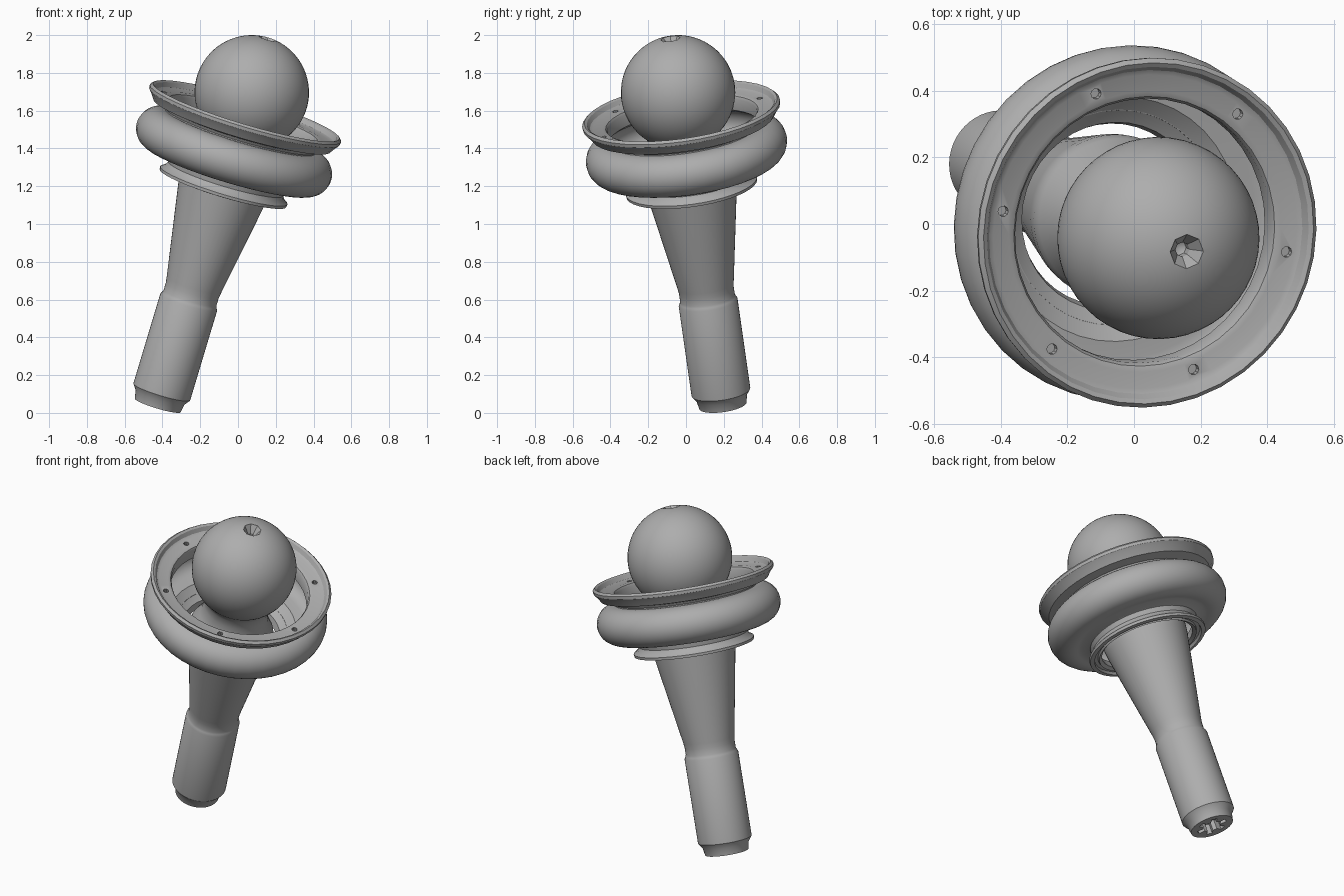
import bpy, bmesh, math
from mathutils import Vector, Matrix

if "Cube" in bpy.data.objects:
    bpy.data.objects.remove(bpy.data.objects["Cube"], do_unlink=True)

# Shared tilted axis, from the stud end to the ball centre
base = Vector((-0.425, 0.195, 0.04))
ball = Vector((0.073, -0.042, 1.697))
length = (ball - base).length
turn = Vector((0, 0, 1)).rotation_difference(ball - base)
frame = Matrix.Translation(base) @ turn.to_matrix().to_4x4()

steel = bpy.data.materials.new("grey steel")
steel.use_nodes = True
grey = (0.42, 0.42, 0.42, 1)
steel.diffuse_color = grey
steel.node_tree.nodes["Principled BSDF"].inputs["Base Color"].default_value = grey


def arc(r, s, rad, start, end, steps):
    """Points (radius, height) along an arc, angles in degrees."""
    out = []
    for i in range(steps + 1):
        a = math.radians(start + (end - start) * i / steps)
        out.append((r + rad * math.cos(a), s + rad * math.sin(a)))
    return out


def add_mesh(name, bm):
    bmesh.ops.recalc_face_normals(bm, faces=bm.faces)
    mesh = bpy.data.meshes.new(name)
    bm.to_mesh(mesh)
    bm.free()
    mesh.materials.append(steel)
    ob = bpy.data.objects.new(name, mesh)
    bpy.context.collection.objects.link(ob)
    ob.matrix_world = frame
    return ob


def lathe(name, profile, sides, closed=False):
    """Spin a (radius, height) profile around the local z axis."""
    bm = bmesh.new()
    vs = [bm.verts.new((r, 0, s)) for r, s in profile]
    pairs = list(zip(vs, vs[1:]))
    if closed:
        pairs.append((vs[-1], vs[0]))
    edges = [bm.edges.new(p) for p in pairs]
    bmesh.ops.spin(bm, geom=vs + edges, cent=(0, 0, 0), axis=(0, 0, 1),
                   angle=math.tau, steps=sides, use_merge=True)
    bmesh.ops.remove_doubles(bm, verts=bm.verts, dist=0.0002)
    return add_mesh(name, bm)


def prism(name, outline, low, high):
    """Extrude a flat outline between two heights."""
    bm = bmesh.new()
    face = bm.faces.new([bm.verts.new((x, y, low)) for x, y in outline])
    new = bmesh.ops.extrude_face_region(bm, geom=[face])["geom"]
    bmesh.ops.translate(bm, vec=(0, 0, high - low),
                        verts=[v for v in new if isinstance(v, bmesh.types.BMVert)])
    return add_mesh(name, bm)


def circle(cx, cy, r, sides):
    return [(cx + r * math.cos(math.tau * i / sides),
             cy + r * math.sin(math.tau * i / sides)) for i in range(sides)]


def cut(ob, cutter):
    mod = ob.modifiers.new("cut", "BOOLEAN")
    mod.operation = "DIFFERENCE"
    mod.solver = "EXACT"
    mod.object = cutter
    cutter.hide_render = True
    bpy.context.view_layer.objects.active = ob
    bpy.ops.object.modifier_apply(modifier=mod.name)
    bpy.data.objects.remove(cutter, do_unlink=True)


# Ball stud: chamfered shank, groove, taper, neck and ball in one turned body
shank = [(0, 0), (0.127, 0), (0.135, 0.045), (0.157, 0.075), (0.157, 0.575),
         (0.15, 0.588), (0.146, 0.6), (0.146, 0.64), (0.15, 0.67),
         (0.243, 1.22), (0.248, 1.27), (0.24, 1.3), (0.2, 1.37), (0.185, 1.44), (0.19, 1.49)]
stud = lathe("ball_stud", shank + arc(0, length, 0.303, -48, 90, 28), 48)

# Centre drilling in the top of the ball
top = length + 0.303
cut(stud, lathe("drill_cutter", [(0, top - 0.1), (0.022, top - 0.085), (0.022, top - 0.05),
                                 (0.052, top - 0.006), (0.052, top + 0.03), (0, top + 0.03)], 8))

# Six-lobed drive socket in the stud end
star = []
for lobe in range(6):
    for offset, r in ((-0.3, 0.055), (-0.2, 0.09), (0.2, 0.09), (0.3, 0.055)):
        a = math.tau * lobe / 6 + offset
        star.append((r * math.cos(a), r * math.sin(a)))
cut(stud, prism("socket_cutter", star, -0.05, 0.06))

# Rubber boot: hollow shell with flared collar, bulge and mounting flange
collar = [(0.275, 1.225), (0.295, 1.212), (0.3, 1.225), (0.32, 1.225), (0.325, 1.208),
          (0.35, 1.212), (0.352, 1.228), (0.328, 1.245), (0.318, 1.265), (0.325, 1.295),
          (0.37, 1.312)]
bulge = arc(0.425, 1.417, 0.112, -105, 95, 20)
flange = [(0.415, 1.535), (0.425, 1.55), (0.49, 1.562), (0.512, 1.595), (0.527, 1.612), (0.529, 1.63),
          (0.516, 1.643), (0.503, 1.636), (0.49, 1.613), (0.475, 1.605), (0.425, 1.605),
          (0.408, 1.598), (0.4, 1.585), (0.4, 1.52)]
inside = arc(0.425, 1.417, 0.085, 90, -90, 12) + [(0.37, 1.33), (0.32, 1.29), (0.285, 1.27)]
boot = lathe("boot", collar + bulge + flange + inside, 40, closed=True)

# Six small pin holes around the flange
for i in range(6):
    a = math.radians(51 + 60 * i)
    hole = circle(0.45 * math.cos(a), 0.45 * math.sin(a), 0.016, 10)
    cut(boot, prism("pin_hole_cutter", hole, 1.58, 1.66))

# Smooth shading with crisp machined edges
for ob in (stud, boot):
    bpy.ops.object.select_all(action="DESELECT")
    ob.select_set(True)
    bpy.context.view_layer.objects.active = ob
    bpy.ops.object.shade_smooth_by_angle(angle=math.radians(32))
